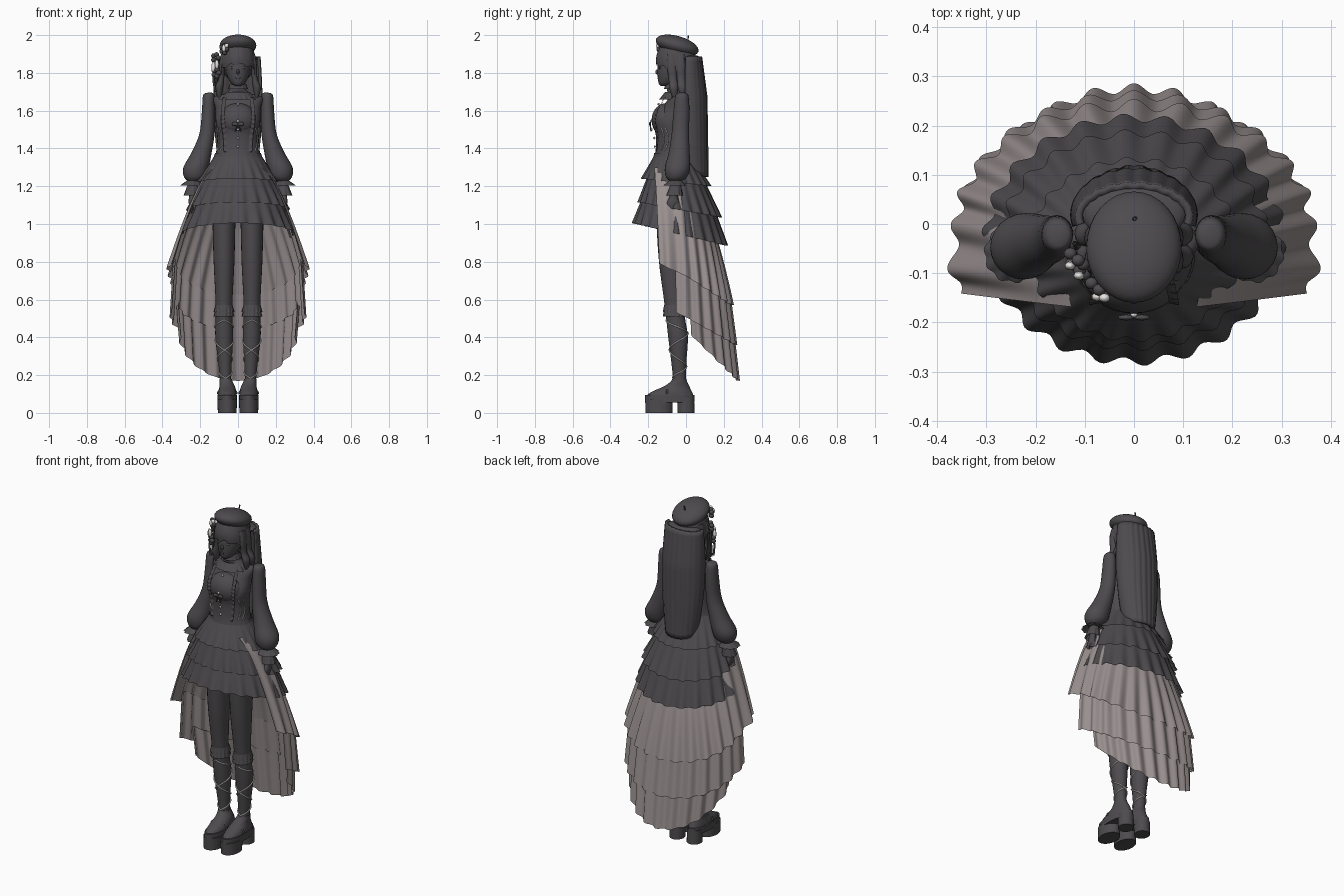
import bpy, bmesh, math
from math import sin, cos, pi, radians
from mathutils import Vector, Matrix

cube = bpy.data.objects.get("Cube")
if cube:
    bpy.data.objects.remove(cube, do_unlink=True)


def material(name, rgb):
    m = bpy.data.materials.new(name)
    m.use_nodes = True
    m.diffuse_color = (*rgb, 1)
    m.node_tree.nodes["Principled BSDF"].inputs["Base Color"].default_value = (*rgb, 1)
    return m


DARK = material("charcoal cloth", (0.075, 0.07, 0.075))
TRAIN = material("mauve grey cloth", (0.32, 0.275, 0.275))
LIGHT = material("pale silver", (0.8, 0.78, 0.76))


def finish(name, bm, mat):
    bmesh.ops.recalc_face_normals(bm, faces=bm.faces)
    me = bpy.data.meshes.new(name)
    bm.to_mesh(me)
    bm.free()
    me.materials.append(mat)
    for p in me.polygons:
        p.use_smooth = True
    me.set_sharp_from_angle(angle=radians(45))
    ob = bpy.data.objects.new(name, me)
    bpy.context.collection.objects.link(ob)
    return ob


def surface(name, f, nu, nv, mat, closed=True, caps=False):
    """Grid of points f(u, v), u and v in 0..1, optionally closed around u."""
    bm = bmesh.new()
    cols = nu if closed else nu + 1
    rows = [[bm.verts.new(f(i / nu, j / nv)) for i in range(cols)] for j in range(nv + 1)]
    for a, b in zip(rows, rows[1:]):
        for i in range(nu):
            k = (i + 1) % cols
            bm.faces.new((a[i], a[k], b[k], b[i]))
    if caps:
        bm.faces.new(rows[0])
        bm.faces.new(rows[-1])
    return finish(name, bm, mat)


def spline(pts, t):
    """Smooth path through tuples of numbers, t in 0..1."""
    s = t * (len(pts) - 1)
    i = min(int(s), len(pts) - 2)
    s -= i
    p0, p1, p2, p3 = (pts[max(0, min(len(pts) - 1, i + k))] for k in (-1, 0, 1, 2))
    return [b + 0.5 * s * (c - a + s * (2*a - 5*b + 4*c - d + s * (3*(b - c) + d - a)))
            for a, b, c, d in zip(p0, p1, p2, p3)]


def ring(r, u):
    x, y, z, rx, ry = r
    return (x + rx * cos(2 * pi * u), y + ry * sin(2 * pi * u), z)


def loft(name, rings, mat=DARK, n=24, steps=5):
    """Solid through horizontal rings (x, y, z, rx, ry)."""
    return surface(name, lambda u, v: ring(spline(rings, v), u), n, steps * (len(rings) - 1), mat, caps=True)


def block(name, rings, mat=DARK):
    """Solid through rings with crisp edges."""
    return surface(name, lambda u, v: ring(rings[round(v * (len(rings) - 1))], u), 32, len(rings) - 1, mat, caps=True)


def ball(name, loc, size, mat=DARK, tilt=0, n=24):
    bm = bmesh.new()
    m = Matrix.Translation(loc) @ Matrix.Rotation(tilt, 4, 'X') @ Matrix.Diagonal((*size, 1))
    bmesh.ops.create_uvsphere(bm, u_segments=n, v_segments=n // 2, radius=1, matrix=m)
    return finish(name, bm, mat)


def cord(name, pts, radius, mat):
    cu = bpy.data.curves.new(name, 'CURVE')
    cu.dimensions = '3D'
    cu.bevel_depth = radius
    cu.bevel_resolution = 1
    sp = cu.splines.new('POLY')
    sp.points.add(len(pts) - 1)
    for p, co in zip(sp.points, pts):
        p.co = (*co, 1)
    cu.materials.append(mat)
    ob = bpy.data.objects.new(name, cu)
    bpy.context.collection.objects.link(ob)


def ruffle(name, top, hem, waves, amp, drop=0.0, nv=8):
    """Wavy flared tier from one ring to another; the hem drops towards the back."""
    def f(u, v):
        r = [a + (b - a) * v for a, b in zip(top, hem)]
        w = 1 + amp * v * cos(2 * pi * waves * u + pi / 2)
        x, y, z = ring((r[0], r[1], r[2], r[3] * w, r[4] * w), u)
        back = 0.5 + 0.5 * sin(2 * pi * u)
        return (x, y, z - drop * v * back)
    return surface(name, f, waves * 10, nv, DARK)


# Torso, neck and bust
loft("torso", [(0, -.07, 1.34, .125, .1), (0, -.07, 1.4, .113, .09), (0, -.07, 1.47, .11, .09),
               (0, -.073, 1.54, .118, .098), (0, -.05, 1.61, .12, .08), (0, -.035, 1.67, .13, .055),
               (0, -.05, 1.69, .07, .045), (0, -.06, 1.72, .04, .042), (0, -.06, 1.78, .038, .04)], n=32)
ball("bust", (0, -.105, 1.55), (.1, .077, .09), n=32)
ruffle("waistband", (0, -.07, 1.375, .122, .098), (0, -.07, 1.345, .13, .104), 22, .01, nv=2)
ruffle("collar", (0, -.06, 1.745, .042, .046), (0, -.06, 1.715, .052, .056), 14, .03)
ruffle("yoke_frill", (0, -.055, 1.70, .06, .055), (0, -.06, 1.66, .1, .08), 18, .03)

# Bodice trim, buttons, bow and chains
for i in range(6):
    z = 1.41 + i * .045
    front = spline([(-.165,), (-.168,), (-.182,), (-.184,), (-.165,), (-.145,)], i / 5)[0]
    ball("button", (0, front, z), (.007, .006, .007), LIGHT, n=8)
for s, side in ((1, "left"), (-1, "right")):
    edge = [(.07, -.105, 1.67), (.08, -.145, 1.6), (.08, -.155, 1.54), (.07, -.142, 1.47), (.065, -.15, 1.38)]
    surface(side + "_bodice_frill", lambda u, v: (
        s * (spline(edge, v)[0] + .02 * (u - .5)),
        spline(edge, v)[1] - .006 + .004 * sin(v * 70) * u, spline(edge, v)[2]), 3, 60, DARK, closed=False)
    ball(side + "_bow_loop", (s * .016, -.19, 1.53), (.017, .006, .011), n=12)
    cord(side + "_bow_tail", [(0, -.19, 1.53), (s * .014, -.185, 1.49)], .004, DARK)
    for k in (0, 1):
        path = []
        for t in range(13):
            a = radians(52 + 14 * k + 10 * sin(t / 12 * pi))
            path.append((s * .117 * sin(a), -.07 - .1 * cos(a), 1.39 + t * .01))
        cord(side + "_bodice_chain", path, .0028, LIGHT)

# Tiered skirt
ruffle("skirt_upper_tier", (0, -.07, 1.36, .125, .1), (0, -.052, 1.24, .215, .183), 22, .03, .04)
ruffle("skirt_middle_tier", (0, -.06, 1.28, .165, .135), (0, -.033, 1.115, .268, .218), 22, .035, .08)
ruffle("skirt_lower_tier", (0, -.05, 1.17, .21, .17), (0, -.032, 1.005, .3, .248), 22, .035, .12)


# Long pleated train in three tiers, each starting further back than the one above
def waist(phi):
    s = sin(phi)
    return Vector((.14 * cos(phi), -.05 + (.28 if s < 0 else .16) * s, 1.3 - .25 * max(0, s)))


def hem(phi, tier):
    start, rx, ry, side_z, back_z = tier
    s, s0 = sin(phi), sin(radians(start))
    flare = .08 * max(0, -s)
    return Vector(((rx + flare) * cos(phi), (.34 if s < 0 else ry) * s,
                   side_z + (back_z - side_z) * (s - s0) / (1 - s0)))


TIERS = [("upper", (-25, .36, .242, .79, .57)), ("middle", (-9, .352, .262, .53, .36)),
         ("lower", (6, .312, .276, .41, .17))]
above = None
for name, tier in TIERS:
    def pleats(u, v):
        phi = radians(tier[0] + (180 - 2 * tier[0]) * u)
        base = waist(phi)
        if above:
            base = base.lerp(hem(phi, above), .88)
        end = hem(phi, tier)
        p = base.lerp(end, v)
        bulge = 0 if above else v ** .7 - v
        p.x += (end.x - base.x) * bulge
        p.y += (end.y - base.y) * bulge
        return p + Vector((cos(phi), sin(phi), 0)) * .012 * (.8 if above else v) * cos(24 * phi)
    surface("train_" + name + "_tier", pleats, 240, 10, TRAIN, closed=False)
    above = tier

# Arms, cuffs and hands
for s, side in ((1, "left"), (-1, "right")):
    def m(rings):
        return [(s * r[0], *r[1:]) for r in rings]
    loft(side + "_sleeve", m([(.15, -.022, 1.695, .012, .015), (.155, -.022, 1.68, .03, .034),
                              (.157, -.024, 1.6, .034, .042), (.164, -.03, 1.48, .04, .046),
                              (.192, -.036, 1.38, .053, .055), (.222, -.045, 1.3, .067, .067),
                              (.228, -.05, 1.25, .058, .056), (.235, -.055, 1.225, .028, .03)]))
    for k, (z, r) in enumerate(((1.205, .058), (1.15, .042))):
        ruffle(side + "_cuff_frill", (s * .237, -.055, 1.235 - .02 * k, .027, .027),
               (s * .245, -.06, z, r, r), 10, .05)
    loft(side + "_hand", m([(.238, -.055, 1.22, .02, .02), (.243, -.065, 1.15, .017, .021),
                            (.246, -.07, 1.11, .015, .033), (.243, -.075, 1.075, .012, .03)]), n=16)
    for i in range(4):
        y = -.097 + i * .015
        loft(side + "_finger", m([(.244, y, 1.085, .008, .008), (.24, y - .003, 1.05, .007, .007),
                                  (.232, y - .005, 1.02 + .006 * abs(i - 1.5), .004, .004)]), n=8, steps=3)
    cord(side + "_thumb", [(s * .238, -.09, 1.125), (s * .23, -.108, 1.09), (s * .227, -.11, 1.065)], .008, DARK)

# Legs, socks, laces and platform shoes
for s, side in ((1, "left"), (-1, "right")):
    leg = [(s * .07, -.07, 1.15, .06, .08), (s * .074, -.075, 1.0, .06, .08), (s * .074, -.075, .8, .055, .068),
           (s * .074, -.065, .6, .045, .052), (s * .074, -.055, .5, .044, .05), (s * .073, -.042, .4, .047, .052),
           (s * .069, -.038, .27, .036, .04), (s * .066, -.035, .18, .03, .034), (s * .065, -.035, .1, .03, .034)]
    loft(side + "_leg", leg)
    for z in (.57, .545):
        ruffle(side + "_sock_frill", (s * .074, -.063, z, .046, .053), (s * .074, -.06, z - .035, .054, .061), 14, .04)
    for d in (1, -1):
        path = []
        for i in range(61):
            x, y, z, rx, ry = spline(leg, .51 + .36 * i / 60)
            path.append(ring((x, y, z, rx + .003, ry + .003), d * i / 60 * 2 - .25))
        cord(side + "_lace", path, .0033, LIGHT)
    x = s * .057
    block(side + "_front_sole", [(x, -.143, 0, .05, .072), (x, -.143, .07, .051, .073)])
    block(side + "_heel", [(x, 0, 0, .042, .045), (x, -.002, .08, .042, .045)])
    block(side + "_platform", [(x, -.086, .055, .052, .13), (x, -.086, .095, .052, .13)])
    loft(side + "_shoe_upper", [(x, -.085, .09, .051, .126), (x, -.075, .112, .048, .106), (x, -.05, .14, .041, .068),
                                (x + s * .006, -.038, .165, .035, .044), (x + s * .008, -.035, .18, .033, .037)])
    cord(side + "_instep_strap", [(x + .05 * cos(t * pi / 10), -.1, .1 + .035 * sin(t * pi / 10))
                                  for t in range(11)], .006, DARK)

# Head and face
loft("head", [(0, -.115, 1.73, .012, .018), (0, -.098, 1.745, .036, .047), (0, -.082, 1.785, .058, .068),
              (0, -.07, 1.84, .068, .08), (0, -.06, 1.9, .066, .078), (0, -.055, 1.94, .04, .05)])
ball("nose", (0, -.15, 1.805), (.008, .013, .014), n=12)
ball("lips", (0, -.145, 1.772), (.015, .007, .006), n=12)
for s, side in ((1, "left"), (-1, "right")):
    ball(side + "_eye", (s * .028, -.139, 1.827), (.014, .006, .007), n=12)

# Hair: cap, fringe, side locks and long straight back
ball("hair_cap", (0, -.03, 1.86), (.09, .085, .11))
surface("fringe", lambda u, v: (
    (.074 + .022 * sin(v * 2)) * sin(pi * (u - .5) * 1.3), -.05 - (.082 + .027 * sin(v * 2)) * cos(pi * (u - .5) * 1.3),
    1.95 - v * (.105 + .08 * abs(2 * u - 1) ** 2 + .006 * cos(u * 40))), 48, 8, DARK, closed=False)
for s, side in ((1, "left"), (-1, "right")):
    for y in (-.075, -.03):
        loft(side + "_side_lock", [(s * .078, y, 1.9, .012, .022), (s * .086, y, 1.84, .014, .026),
                                   (s * .088, y + .005, 1.77, .015, .022), (s * .1, y + .01, 1.72, .021, .024),
                                   (s * .098, y + .015, 1.66, .006, .008)], n=12)


def back_hair(u, v):
    a = pi * (-.08 + 1.16 * u)
    edge = abs(2 * u - 1)
    top, bottom = 1.885, 1.25 + .1 * edge ** 4
    width = .112 + .012 * sin(v * pi) - .02 * v ** 3
    depth = .062 + .025 * min(1, v * 3) + .002 * cos(22 * a)
    return (width * cos(a), .015 + .01 * v + depth * sin(a), top + (bottom - top) * v)


hair = surface("long_back_hair", back_hair, 72, 24, DARK, closed=False)
thick = hair.modifiers.new("thickness", 'SOLIDIFY')
thick.thickness = .015
thick.offset = 0
ball("hair_crown", (0, .02, 1.875), (.105, .058, .022))

# Beret with stalk
ball("beret", (0, -.047, 1.945), (.097, .117, .05), tilt=radians(-16), n=32)
cord("beret_stalk", [(0, .01, 1.975), (.003, .012, 1.998)], .004, DARK)

# Flower ornament on the right of the head
for x, y, z in ((-.118, -.07, 1.88), (-.075, -.13, 1.925), (-.115, -.09, 1.8)):
    for i in range(5):
        a = 2 * pi * i / 5
        ball("flower_petal", (x + .014 * cos(a), y - .012 * cos(a), z + .018 * sin(a)), (.014, .013, .013), n=10)
for x, y, z, h in ((-.13, -.085, 1.83, .03), (-.112, -.105, 1.845, .024), (-.075, -.148, 1.93, .018), (-.06, -.15, 1.945, .012)):
    ball("pale_feather", (x, y, z), (.011, .009, h), LIGHT, n=12)
for i in range(3):
    cord("ornament_ribbon", [(-.12, -.08 + .02 * i, 1.85), (-.13 + .008 * i, -.085 + .02 * i, 1.76),
                             (-.12, -.09 + .02 * i, 1.7)], .006, DARK)
